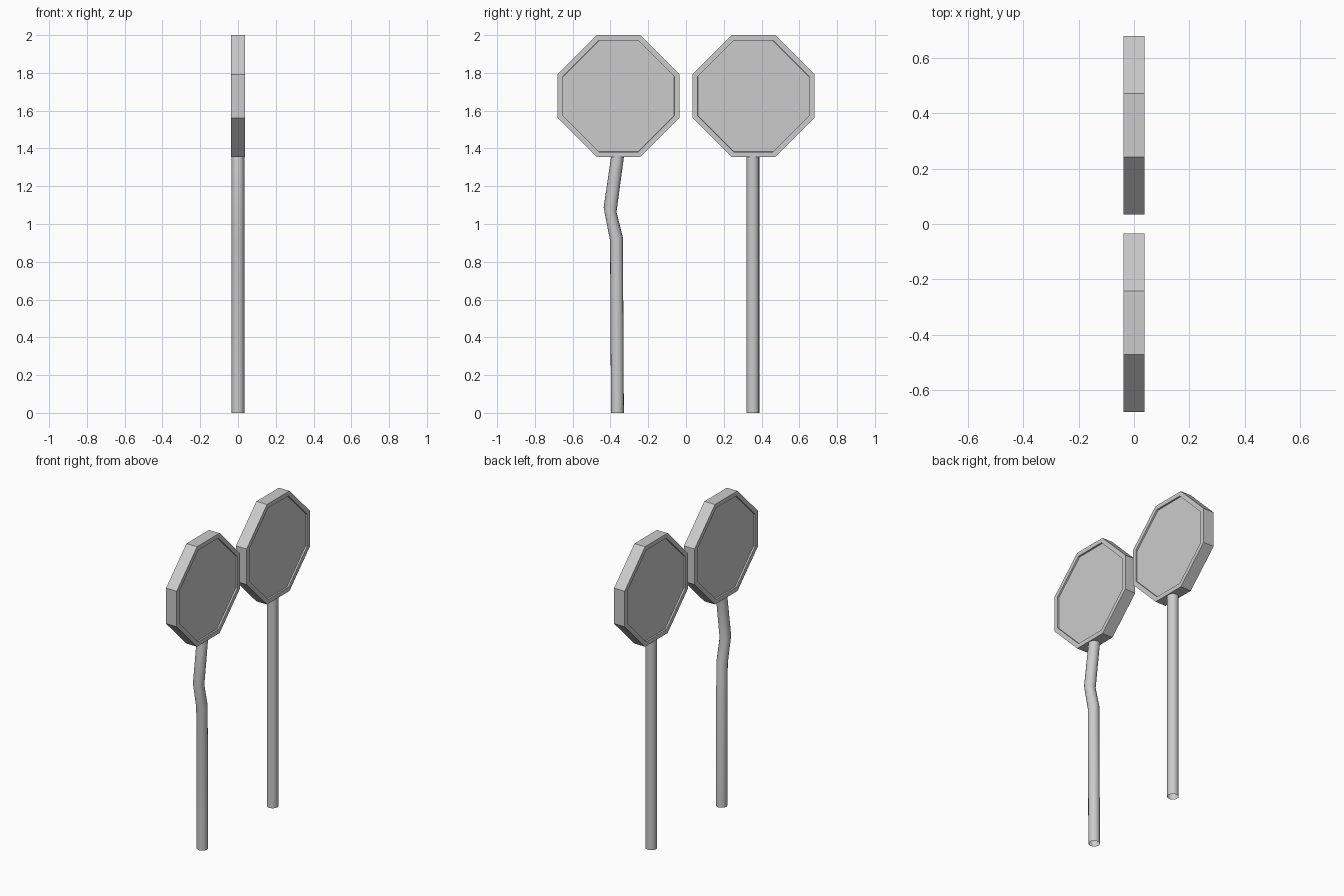
import bpy, bmesh, math

if "Cube" in bpy.data.objects:
    bpy.data.objects.remove(bpy.data.objects["Cube"])

def finish(bm, name, smooth=False):
    bmesh.ops.recalc_face_normals(bm, faces=bm.faces)
    me = bpy.data.meshes.new(name)
    bm.to_mesh(me)
    bm.free()
    ob = bpy.data.objects.new(name, me)
    bpy.context.collection.objects.link(ob)
    if smooth:
        bpy.context.view_layer.objects.active = ob
        ob.select_set(True)
        bpy.ops.object.shade_smooth_by_angle(angle=math.radians(30))
        ob.select_set(False)
    return ob

def sign_panel(name, yc, zc=1.677, half=0.323, flat=0.115, thick=0.076):
    """Octagonal plate with a shallow recessed field on both faces."""
    bm = bmesh.new()
    outline = [(flat, half), (half, flat), (half, -flat), (flat, -half),
               (-flat, -half), (-half, -flat), (-half, flat), (-flat, half)]
    base = bm.faces.new([bm.verts.new((-thick / 2, yc + y, zc + z)) for y, z in outline])
    ext = bmesh.ops.extrude_face_region(bm, geom=[base], use_keep_orig=True)
    bmesh.ops.translate(bm, vec=(thick, 0, 0),
                        verts=[v for v in ext["geom"] if isinstance(v, bmesh.types.BMVert)])
    bmesh.ops.recalc_face_normals(bm, faces=bm.faces)
    # raised rim: inset the two faces, then push the field inward with vertical walls
    fields = [f for f in bm.faces if abs(f.normal.x) > 0.9]
    bmesh.ops.inset_individual(bm, faces=fields, thickness=0.03)
    bmesh.ops.inset_individual(bm, faces=fields, thickness=0.001, depth=-0.01)
    return finish(bm, name)

def post(name, rings, radius=0.034, sides=16):
    """Open tube; each ring is (y, z, slope of the ring plane along y)."""
    bm = bmesh.new()
    loops = []
    for y, z, slope in rings:
        loop = []
        for i in range(sides):
            a = math.tau * i / sides
            dy = radius * math.sin(a)
            loop.append(bm.verts.new((radius * math.cos(a), y + dy, z + slope * dy)))
        loops.append(loop)
    for a, b in zip(loops, loops[1:]):
        for i in range(sides):
            j = (i + 1) % sides
            bm.faces.new((a[i], a[j], b[j], b[i]))
    return finish(bm, name, True)

# Octagonal signs
sign_panel("bent_sign_panel", -0.357)
sign_panel("straight_sign_panel", 0.357)

# Posts: one straight, one kinked below its sign
post("straight_post", [(0.354, 0, 0), (0.354, 1.36, 0)])
post("bent_post", [(-0.363, 0, 0), (-0.368, 0.92, 0.25),
                   (-0.402, 1.075, -0.35), (-0.362, 1.36, 0)])
